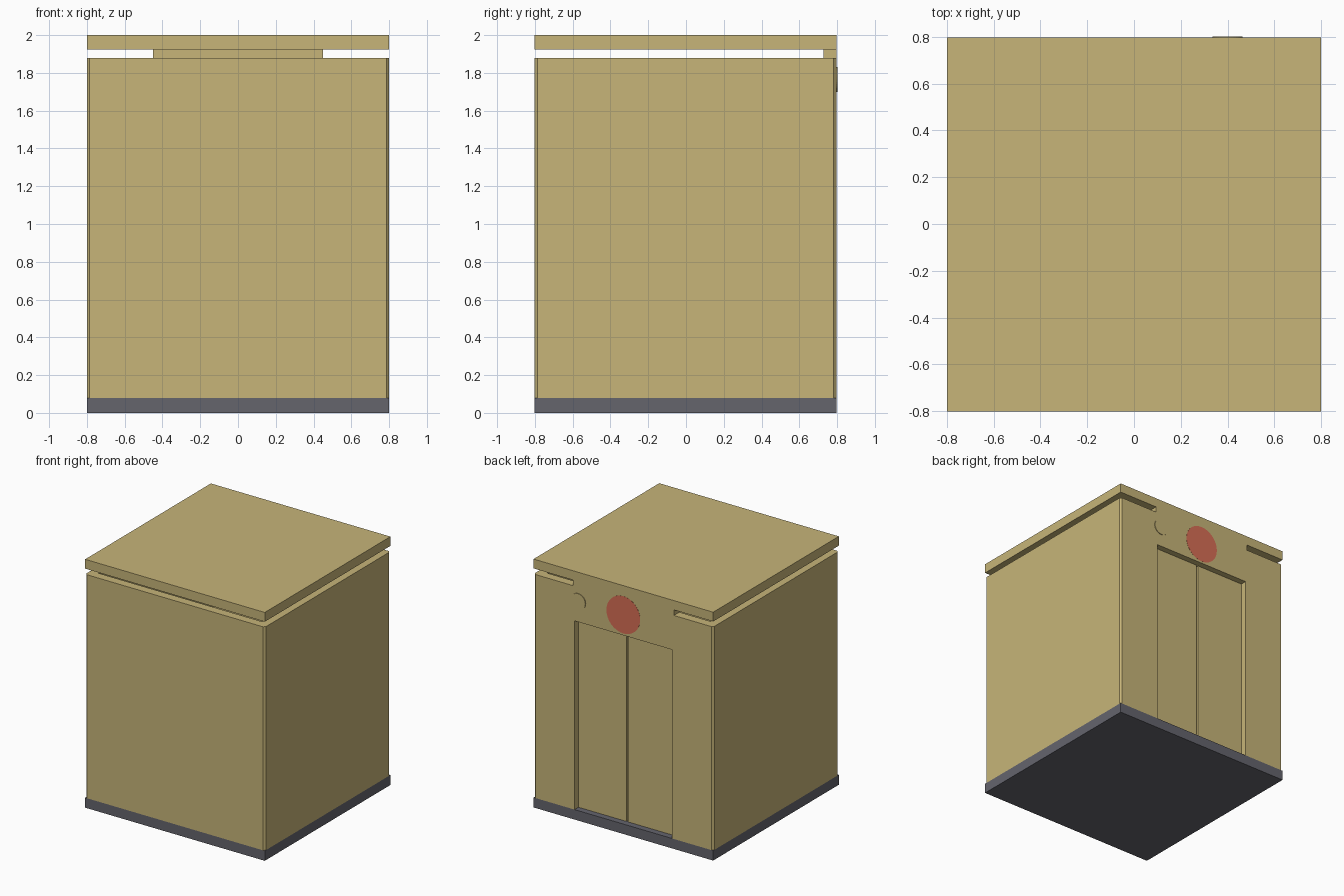
import bpy, bmesh, math
from mathutils import Matrix, Vector

default = bpy.data.objects.get("Cube")
if default:
    bpy.data.objects.remove(default, do_unlink=True)


def material(name, rgb):
    m = bpy.data.materials.new(name)
    m.use_nodes = True
    m.diffuse_color = (*rgb, 1)
    m.node_tree.nodes["Principled BSDF"].inputs["Base Color"].default_value = (*rgb, 1)
    return m


tan = material("tan panel", (0.57, 0.46, 0.19))
grey = material("dark grey base", (0.128, 0.128, 0.152))
red = material("red sign", (0.68, 0.155, 0.09))


def finish(name, bm, mat):
    mesh = bpy.data.meshes.new(name)
    bm.to_mesh(mesh)
    bm.free()
    mesh.materials.append(mat)
    ob = bpy.data.objects.new(name, mesh)
    bpy.context.scene.collection.objects.link(ob)
    return ob


def box(name, lo, hi, mat, corner=0):
    """Box between two corners, with optional chamfered upright edges."""
    lo, hi = Vector(lo), Vector(hi)
    bm = bmesh.new()
    bmesh.ops.create_cube(bm, size=1, matrix=Matrix.Translation((lo + hi) / 2)
                          @ Matrix.Diagonal((*(hi - lo), 1)))
    if corner:
        upright = [e for e in bm.edges if abs(e.verts[0].co.z - e.verts[1].co.z) > 0.01]
        bmesh.ops.bevel(bm, geom=upright, offset=corner, segments=1, affect='EDGES')
    return finish(name, bm, mat)


def disc(name, x, z, radius, y0, y1, mat):
    """Flat round plate facing the back."""
    bm = bmesh.new()
    bmesh.ops.create_cone(bm, cap_ends=True, segments=32, radius1=radius, radius2=radius,
                          depth=y1 - y0, matrix=Matrix.Translation((x, (y0 + y1) / 2, z))
                          @ Matrix.Rotation(math.pi / 2, 4, 'X'))
    return finish(name, bm, mat)


def cut(target, cutter):
    cutter.hide_render = True
    mod = target.modifiers.new("cut", 'BOOLEAN')
    mod.operation, mod.solver, mod.object = 'DIFFERENCE', 'EXACT', cutter
    bpy.context.view_layer.objects.active = target
    bpy.ops.object.modifier_apply(modifier=mod.name)
    bpy.data.objects.remove(cutter, do_unlink=True)


H = 0.8           # half width of the cabin
W = 0.07          # wall thickness
FLOOR, WALL, ROOF = 0.08, 1.88, 1.925
DOOR_X, DOOR_Z = 0.435, 1.6
BACK = H - 0.003  # rear face
FRONT = -H - 0.002

# Floor slab and roof slab
box("floor", (-H, FRONT, 0), (H, BACK, FLOOR), grey)
box("roof", (-H, FRONT, ROOF), (H, BACK, 2), tan)

# Hollow walls with a doorway in the back
walls = box("walls", (-H, FRONT, FLOOR), (H, BACK, WALL), tan, corner=0.015)
cut(walls, box("room_cutter", (W - H, FRONT + W, 0), (H - W, BACK - W, 2), tan))
cut(walls, box("doorway_cutter", (-DOOR_X, BACK - 2 * W, 0), (DOOR_X, H + 0.1, DOOR_Z), tan))

# Block joining the back wall to the roof
box("roof_support", (-0.45, BACK - W, WALL), (0.45, BACK, ROOF), tan)

# Pair of recessed sliding doors with a narrow gap
for side, s in (("left", 1), ("right", -1)):
    xs = sorted((s * 0.008, s * (DOOR_X + 0.03)))
    box(side + "_door", (xs[0], BACK - 0.09, FLOOR), (xs[1], BACK - 0.05, DOOR_Z + 0.02), tan)

# Round sign above the doors and the lamp beside it
disc("round_sign", 0, 1.765, 0.15, BACK - 0.004, BACK + 0.001, red)
disc("round_lamp", 0.4, 1.765, 0.065, BACK - 0.004, BACK + 0.006, tan)
